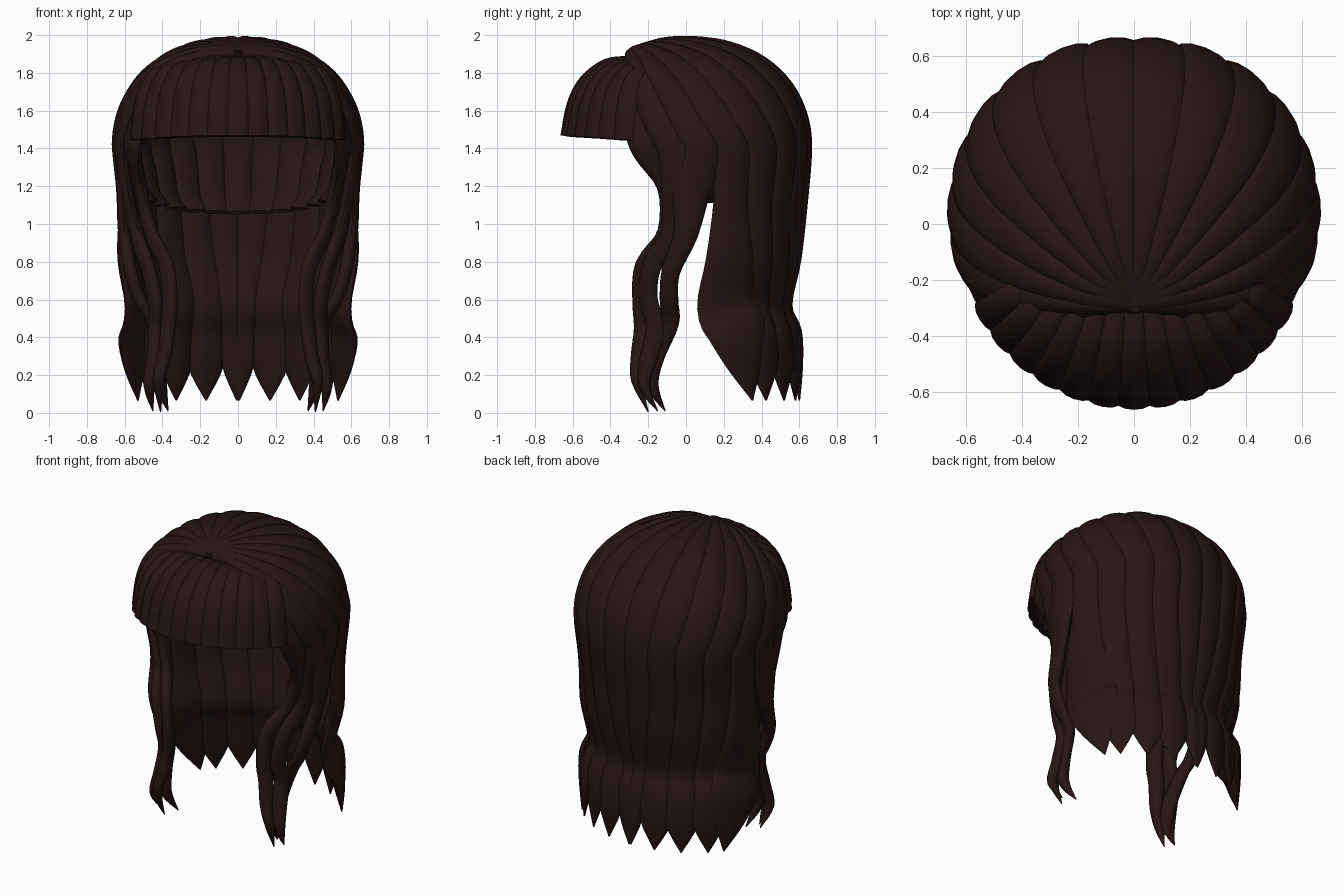
import bpy, bmesh
from math import sin, cos, pi, radians, acos
from mathutils import Vector

if "Cube" in bpy.data.objects:
    bpy.data.objects.remove(bpy.data.objects["Cube"])

mat = bpy.data.materials.new("dark_brown_hair")
mat.diffuse_color = (0.021, 0.0075, 0.0075, 1)
mat.use_nodes = True
mat.node_tree.nodes["Principled BSDF"].inputs["Base Color"].default_value = mat.diffuse_color

CZ, R, H = 1.4, 0.63, 0.565         # head ellipsoid: centre height, radius, dome height
POLE = Vector((0, -0.28 / R, 0.9)).normalized()


def catmull(vals, steps=4):
    """Smoothly resample a list of vectors."""
    out = []
    n = len(vals)
    for i in range(n - 1):
        a, b = vals[max(i - 1, 0)], vals[i]
        c, d = vals[i + 1], vals[min(i + 2, n - 1)]
        for k in range(steps):
            t = k / steps
            out.append(0.5 * (2 * b + (c - a) * t + (2 * a - 5 * b + 4 * c - d) * t * t
                              + (3 * b - a - 3 * c + d) * t ** 3))
    return out + [vals[-1]]


def outward(p):
    return Vector((p.x / R ** 2, p.y / R ** 2, max(p.z - CZ, 0) / H ** 2)).normalized()


def lock(bm, pts, sizes, sx=1, sides=12):
    """Sweep a lens section along a path; sizes are (half width, half thickness)."""
    pts = catmull([Vector((p[0] * sx, p[1], p[2])) for p in pts])
    sizes = catmull([Vector((s[0], s[1], 0)) for s in sizes])
    rings = []
    for i, p in enumerate(pts):
        tan = (pts[min(i + 1, len(pts) - 1)] - pts[max(i - 1, 0)]).normalized()
        n = outward(p)
        n = (n - tan * n.dot(tan)).normalized()
        side = tan.cross(n)
        w, t = max(sizes[i].x, 0.002), max(sizes[i].y, 0.002)
        rings.append([bm.verts.new(p + side * w * cos(2 * pi * k / sides) + n * t * sin(2 * pi * k / sides))
                      for k in range(sides)])
    for a, b in zip(rings, rings[1:]):
        for k in range(sides):
            bm.faces.new((a[k], a[(k + 1) % sides], b[(k + 1) % sides], b[k]))
    bm.faces.new(rings[0])
    bm.faces.new(rings[-1][::-1])


def crown(az, half, thick, scale=1.0, n=7):
    """Path over the skull from the parting to the equator at azimuth az (0 = back)."""
    e = Vector((sin(radians(az)), cos(radians(az)), 0))
    phi = acos(POLE.dot(e))
    pts, sizes = [], []
    for i in range(n + 1):
        t = -0.02 + 1.02 * i / n
        v = (POLE * sin((1 - t) * phi) + e * sin(t * phi)) / sin(phi)
        # slightly squarer than an ellipsoid at the shoulders of the dome
        v /= (abs(v.x) ** 2.2 + abs(v.y) ** 2.2 + abs(v.z) ** 2.2) ** (1 / 2.2) if i else 1
        v.z = min(v.z, 1.0)
        s = 1 + (scale - 1) * max(t, 0) ** 0.7 if az > 90 else scale
        pts.append((v.x * R * s, v.y * R * scale, CZ + v.z * H * scale ** 0.5))
        sizes.append((max(half * sin(t * phi) / sin(phi), 0.04), thick * (0.7 + 0.3 * t)))
    return pts, sizes


def finish(name, bm):
    bmesh.ops.recalc_face_normals(bm, faces=bm.faces)
    me = bpy.data.meshes.new(name)
    bm.to_mesh(me)
    bm.free()
    ob = bpy.data.objects.new(name, me)
    bpy.context.collection.objects.link(ob)
    me.materials.append(mat)
    bpy.context.view_layer.objects.active = ob
    ob.select_set(True)
    bpy.ops.object.shade_smooth_by_angle(angle=radians(50))
    ob.select_set(False)


# Long back curtain: (upper azimuth, lower azimuth, tip azimuth, lower half width)
bm = bmesh.new()
curtain = [(7.5, 4, 0.5, 0.065), (22, 16, 15, 0.1), (37, 31, 30, 0.1),
           (52, 47, 45, 0.1), (67, 66, 54, 0.17)]
falls = [(1.12, 0.61, 0.0), (0.82, 0.58, 0.4), (0.57, 0.53, 0.7),
         (0.43, 0.575, 0.8), (0.25, 0.59, 0.9), (0.065, 0.6, 1.0)]
for sx in (1, -1):
    for up, low, tip, wide in curtain:
        pts, sizes = crown(up, 0.1, 0.04)
        for z, r, t in falls:
            az = up + (low - up) * min(t / 0.7, 1) + (tip - low) * max(0, (t - 0.7) / 0.3)
            stretch = 1.09 if z < 1 else 1.03
            pts.append((r * stretch * sin(radians(az)), r * cos(radians(az)), z))
        sizes += [(0.1, 0.04), (wide * 0.5 + 0.05, 0.035), (wide, 0.035),
                  (wide, 0.04), (min(wide, 0.105), 0.03), (0.004, 0.004)]
        lock(bm, pts, sizes, sx)
finish("back_curtain", bm)

# Short inner layer at the nape, curling inwards
bm = bmesh.new()
for i in range(-5, 6):
    pts, sizes = crown(abs(i) * 15, 0.085, 0.025, 0.91)
    a = radians(abs(i) * 15)
    for r, z in ((0.555, 1.25), (0.53, 1.13), (0.46, 1.06)):
        pts.append((r * sin(a), r * cos(a), z + 0.06 * (i / 5) ** 2))
    sizes += [(0.08, 0.03), (0.08, 0.03), (0.075, 0.012)]
    lock(bm, pts, sizes, 1 if i >= 0 else -1)
finish("inner_nape_layer", bm)

# Side locks: each sweeps off the crown and hangs in front of the shoulder
side_locks = [
    (82, 1.0, [(0.61, 0.03, 1.18), (0.6, 0.0, 0.95), (0.57, -0.08, 0.75), (0.52, -0.09, 0.6),
               (0.45, -0.085, 0.48), (0.42, -0.16, 0.3), (0.41, -0.18, 0.15), (0.37, -0.11, 0.01)],
     [0.1, 0.065, 0.05, 0.05, 0.05, 0.05, 0.035, 0.003]),
    (95, 0.98, [(0.59, -0.04, 1.18), (0.54, -0.07, 0.95), (0.48, -0.18, 0.78), (0.44, -0.2, 0.6),
                (0.44, -0.16, 0.45), (0.45, -0.2, 0.28), (0.47, -0.22, 0.14), (0.45, -0.15, 0.01)],
     [0.09, 0.065, 0.055, 0.055, 0.055, 0.05, 0.03, 0.003]),
    (109, 0.92, [(0.52, -0.085, 1.2), (0.46, -0.1, 0.95), (0.38, -0.22, 0.78), (0.36, -0.235, 0.6),
                 (0.37, -0.23, 0.45), (0.39, -0.25, 0.3), (0.42, -0.26, 0.17), (0.41, -0.2, 0.005)],
     [0.07, 0.055, 0.055, 0.055, 0.05, 0.045, 0.03, 0.003]),
]
bm = bmesh.new()
for sx in (1, -1):
    for az, scale, tail, widths in side_locks:
        pts, sizes = crown(az, 0.1, 0.04, scale)
        lock(bm, pts + tail, sizes + [(w, min(0.035, w)) for w in widths], sx)
finish("side_locks", bm)

# Blunt fringe: thirteen locks fanned across the forehead
bm = bmesh.new()
profile = [(0, 1.0), (0.35, 0.96), (0.7, 0.74), (0.9, 0.42), (1.0, 0.0)]
for i in range(-6, 7):
    u = i / 6
    a = radians(59 * u)
    root = Vector((0.39 * u, -0.31 + 0.09 * u * u, 1.86 - 0.05 * u * u))
    tip = Vector((0.615 * sin(a), -0.635 * cos(a), 1.465 - 0.02 * u * u))
    pts, sizes = [], []
    for f, h in profile:
        p = root.lerp(tip, f)
        pts.append((p.x, p.y, tip.z + (root.z - tip.z) * h))
        sizes.append((0.042 + 0.023 * f, 0.03))
    lock(bm, pts, sizes)
finish("fringe", bm)
